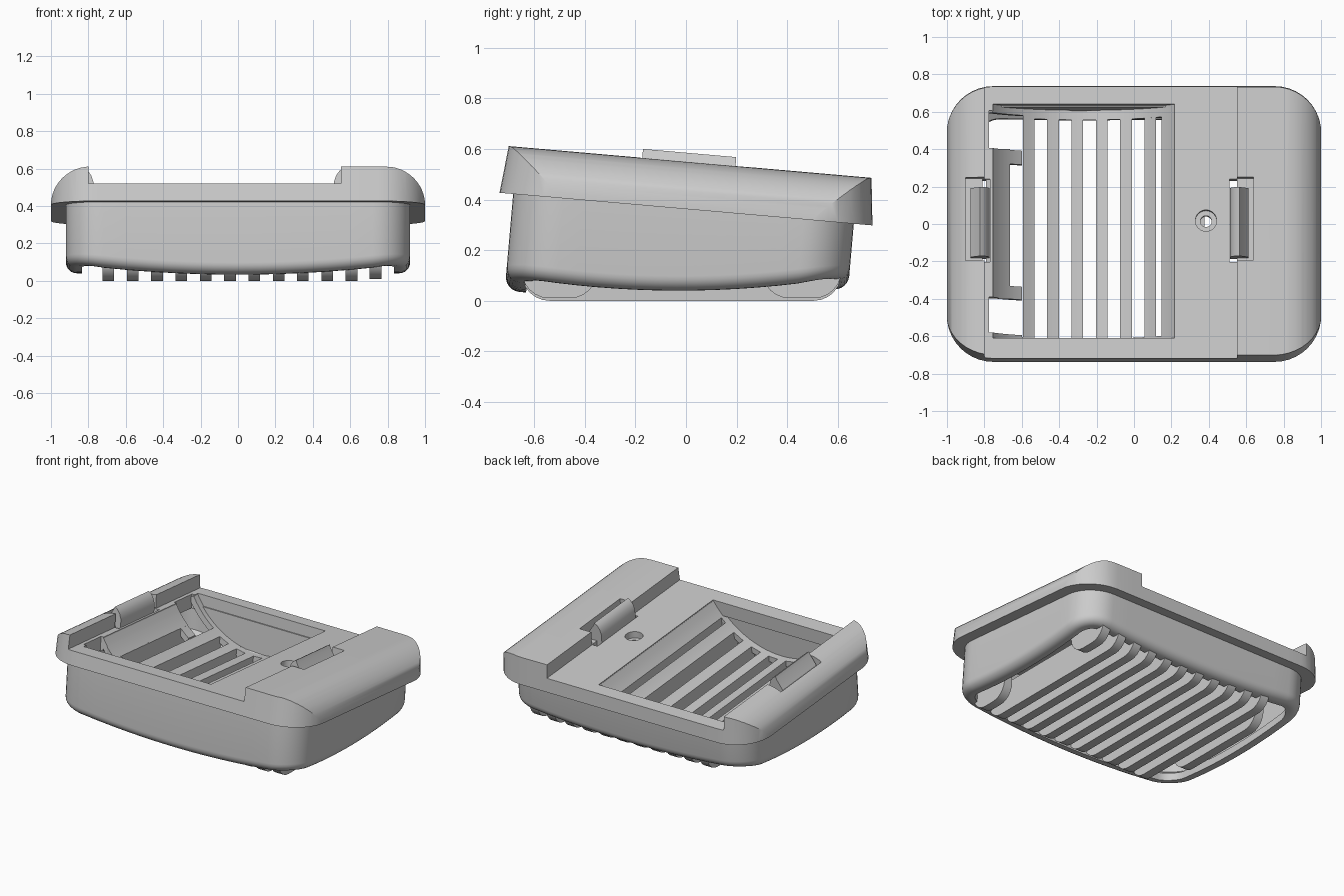
import bpy, bmesh
from math import sin, cos, pi, radians, asin
from mathutils import Matrix

cube = bpy.data.objects.get("Cube")
if cube:
    bpy.data.objects.remove(cube, do_unlink=True)

TILT = radians(5)
LIFT = 0.3625
TILTED = Matrix.Translation((0, 0, LIFT)) @ Matrix.Rotation(-TILT, 4, 'X')

grey = bpy.data.materials.new("light_grey_plastic")
grey.use_nodes = True
grey.diffuse_color = (0.6, 0.6, 0.6, 1)
grey.node_tree.nodes["Principled BSDF"].inputs["Base Color"].default_value = (0.6, 0.6, 0.6, 1)


def make(name, bm, tilted=True):
    bmesh.ops.recalc_face_normals(bm, faces=bm.faces)
    if tilted:
        bm.transform(TILTED)
    mesh = bpy.data.meshes.new(name)
    bm.to_mesh(mesh)
    bm.free()
    mesh.materials.append(grey)
    obj = bpy.data.objects.new(name, mesh)
    bpy.context.collection.objects.link(obj)
    return obj


def loft(name, rings, closed=False, tilted=True):
    """Skin a list of equal rings; cap the ends or join last to first."""
    bm = bmesh.new()
    vs = [[bm.verts.new(p) for p in ring] for ring in rings]
    n = len(vs[0])
    pairs = list(zip(vs, vs[1:])) + ([(vs[-1], vs[0])] if closed else [])
    for a, b in pairs:
        for i in range(n):
            j = (i + 1) % n
            bm.faces.new((a[i], a[j], b[j], b[i]))
    if not closed:
        bm.faces.new(vs[0])
        bm.faces.new(vs[-1])
    return make(name, bm, tilted)


def along_y(name, pts, y0, y1):
    return loft(name, [[(x, y, z) for x, z in pts] for y in (y0, y1)])


def box(x0, x1, y0, y1, z0, z1):
    return along_y("cutter", [(x0, z0), (x1, z0), (x1, z1), (x0, z1)], y0, y1)


def circle(cx, cy, r, n=32):
    return [(cx + r * cos(2 * pi * i / n), cy + r * sin(2 * pi * i / n)) for i in range(n)]


def post(cx, cy, r, z0, z1):
    return loft("cutter", [[(x, y, z) for x, y in circle(cx, cy, r)] for z in (z0, z1)])


def carve(obj, cutter, operation='DIFFERENCE'):
    cutter.hide_render = True
    mod = obj.modifiers.new("carve", 'BOOLEAN')
    mod.operation = operation
    mod.solver = 'EXACT'
    mod.object = cutter
    bpy.context.view_layer.objects.active = obj
    bpy.ops.object.modifier_apply(modifier=mod.name)
    bpy.data.objects.remove(cutter, do_unlink=True)


def rounded_rect(hx, hy, r, cy=0.0, arc=10, straight=12):
    """Rounded rectangle with evenly divided straight sides."""
    corners = []
    for k, (sx, sy) in enumerate([(1, 1), (-1, 1), (-1, -1), (1, -1)]):
        corners.append([(sx * (hx - r) + r * cos(k * pi / 2 + i * pi / 2 / arc),
                         cy + sy * (hy - r) + r * sin(k * pi / 2 + i * pi / 2 / arc))
                        for i in range(arc + 1)])
    pts = []
    for k, c in enumerate(corners):
        pts += c
        a, b = c[-1], corners[(k + 1) % 4][0]
        pts += [(a[0] + (b[0] - a[0]) * t / straight, a[1] + (b[1] - a[1]) * t / straight)
                for t in range(1, straight)]
    return pts


# Main body: open tube with a rolled lower rim that rises at the corners
def rim_height(x, y):
    world = 0.04 + 0.06 * (x / 0.92) ** 2 * (y / 0.68) ** 2
    return (world - LIFT + sin(TILT) * y) / cos(TILT)


outer = rounded_rect(0.92, 0.676, 0.2, -0.01)


def body_ring(inset, rise, top=None):
    plan = rounded_rect(0.92 - inset, 0.676 - inset, 0.2 - inset, -0.01)
    return [(x, y, top if top is not None else rim_height(*o) + rise)
            for (x, y), o in zip(plan, outer)]


FILLET = 0.058
rings = [body_ring(0, 0, 0.02)]
for i in range(7):
    a = i * pi / 12
    rings.append(body_ring(FILLET * (1 - cos(a)), FILLET * (1 - sin(a))))
rings += [body_ring(0.085, 0), body_ring(0.085, 0.05), body_ring(0.04, 0.08), body_ring(0.04, 0, 0.02)]
body = loft("body_shell", rings, closed=True)

# Top plate: stepped profile with rounded outer shoulders
PLATE, HUMP = 0.095, 0.187
shoulder = [(0.79 + 0.21 * cos(i * pi / 24), HUMP * sin(i * pi / 24)) for i in range(1, 12)]
profile = ([(-1, 0), (1, 0)] + shoulder + [(0.55, HUMP), (0.55, PLATE), (-0.8, PLATE), (-0.8, HUMP)]
           + [(-x, z) for x, z in reversed(shoulder) if x > 0.82])
plate = along_y("top_plate", profile, -0.9, 0.9)
plan_block = loft("cutter", [[(x, y, z) for x, y in rounded_rect(1.001, 0.74 - 0.107 * z, 0.25)]
                             for z in (-0.1, 0.3)])
carve(plate, plan_block, 'INTERSECT')

# Plate openings: bowl mouth, corner windows, screw hole, clip pockets
carve(plate, box(-0.755, 0.22, -0.62, 0.635, -0.2, 0.3))
for y0, y1 in ((-0.59, -0.4), (0.4, 0.6)):
    carve(plate, box(-0.775, -0.6, y0, y1, -0.2, 0.15))
carve(plate, post(0.385, 0.01, 0.057, 0.05, 0.3))
carve(plate, post(0.385, 0.01, 0.03, -0.1, 0.3))
for x0, x1 in ((0.5, 0.64), (-0.9, -0.76)):
    carve(plate, box(x0, x1, -0.21, 0.235, PLATE + 0.003, 0.4))
for x0, x1 in ((0.51, 0.55), (-0.81, -0.77)):
    carve(plate, box(x0, x1, -0.212, 0.232, -0.1, 0.3))

# Spring clips, one on each shoulder
hook = [(0, 0.01), (0, 0.15), (0.012, 0.185), (0.03, 0.21), (0.05, 0.222),
        (0.06, 0.2), (0.1, 0.14), (0.1, 0.01)]
clips = [along_y("right_clip", [(0.513 + d, z) for d, z in hook], -0.19, 0.18),
         along_y("left_clip", [(-0.773 - d, z) for d, z in hook], -0.19, 0.18)]

# Curved bowl floor
BOWL_X, BOWL_Z, BOWL_R = -0.27, 0.384, 0.569
half = pi / 2 - asin((BOWL_Z - 0.09) / BOWL_R)


def bowl_arc(r, n=28):
    angles = [-half + 2 * half * i / n for i in range(n + 1)]
    return [(BOWL_X + r * sin(a), BOWL_Z - r * cos(a)) for a in angles]


bowl = along_y("bowl_floor", bowl_arc(BOWL_R) + bowl_arc(BOWL_R + 0.04)[::-1], -0.65, 0.635)
carve(bowl, box(-0.6, 0.147, -0.6, 0.575, -0.5, 0.3))
carve(bowl, box(-0.665, -0.59, -0.33, 0.325, -0.5, 0.3))
for y0, y1 in ((-0.59, -0.4), (0.4, 0.59)):
    carve(bowl, box(-0.85, -0.59, y0, y1, -0.5, 0.3))


# Grille ribs with upturned ends, trimmed to the bowl
def rib(name, x, y0, y1, top, bottom=0.0):
    r, steps = 0.11, 6
    turn = [(r * (1 - cos(i * pi / 2 / steps)), bottom + r * (1 - sin(i * pi / 2 / steps)))
            for i in range(steps + 1)]
    pts = [(y0, top)] + [(y0 + d, z) for d, z in turn] + [(y1 - d, z) for d, z in reversed(turn)] + [(y1, top)]
    return loft(name, [[(x + s, y, z) for y, z in pts] for s in (-0.031, 0.031)], tilted=False)


ribs = []
for i in range(11):
    x = -0.693 + 0.13 * i
    in_bowl = x < 0.15
    y0, y1 = (-0.4, 0.4) if i == 0 else (-0.65, 0.615)
    bar = rib("grille_rib", x, y0, y1, 0.45 if in_bowl else 0.2)
    if in_bowl:
        carve(bar, along_y("cutter", circle(BOWL_X, BOWL_Z, BOWL_R, 72), -1, 1))
    ribs.append(bar)
ribs += [rib("front_end_rib", 0.735, -0.65, -0.35, 0.2, 0.01),
         rib("back_end_rib", 0.735, 0.3, 0.615, 0.2, 0.01)]

# Smooth the curved surfaces, keep the edges sharp
bpy.ops.object.select_all(action='DESELECT')
for obj in [body, plate, bowl] + clips + ribs:
    obj.select_set(True)
bpy.context.view_layer.objects.active = body
bpy.ops.object.shade_smooth_by_angle(angle=radians(30))
